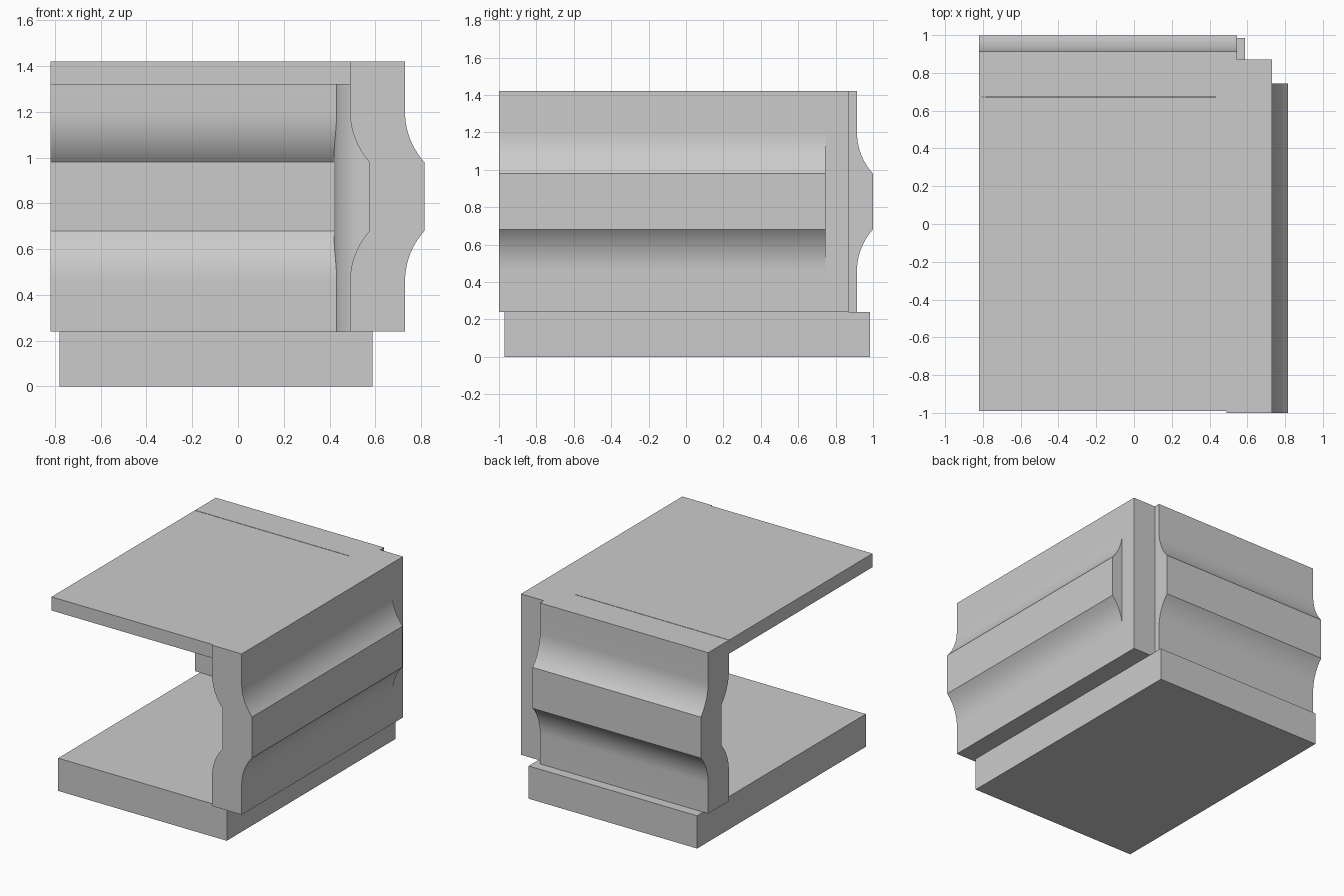
import bpy, bmesh, math
from mathutils import Vector

cube = bpy.data.objects.get("Cube")
if cube:
    bpy.data.objects.remove(cube, do_unlink=True)

grey = bpy.data.materials.new("plain grey")
grey.use_nodes = True
colour = (0.6, 0.6, 0.6, 1)
grey.diffuse_color = colour
grey.node_tree.nodes["Principled BSDF"].inputs["Base Color"].default_value = colour

FLOOR, CEILING, TOP = 0.24, 1.32, 1.42
THICK, BULGE = 0.24, 0.085


def extrude(name, outline, direction):
    """Make a solid by sweeping a closed outline along a direction."""
    bm = bmesh.new()
    face = bm.faces.new([bm.verts.new(p) for p in outline])
    swept = bmesh.ops.extrude_face_region(bm, geom=[face])["geom"]
    verts = [v for v in swept if isinstance(v, bmesh.types.BMVert)]
    bmesh.ops.translate(bm, verts=verts, vec=Vector(direction))
    bmesh.ops.recalc_face_normals(bm, faces=bm.faces)
    mesh = bpy.data.meshes.new(name)
    bm.to_mesh(mesh)
    bm.free()
    mesh.materials.append(grey)
    obj = bpy.data.objects.new(name, mesh)
    bpy.context.collection.objects.link(obj)
    bpy.ops.object.select_all(action='DESELECT')
    obj.select_set(True)
    bpy.context.view_layer.objects.active = obj
    bpy.ops.object.shade_smooth_by_angle(angle=math.radians(15))
    return obj


def slab(name, x0, x1, y0, y1, z0, z1):
    return extrude(name, [(x0, y0, z0), (x1, y0, z0), (x1, y1, z0), (x0, y1, z0)],
                   (0, 0, z1 - z0))


def bulged_side(offset):
    """Wall face from bottom to top: flat, concave sweep, flat band, mirrored."""
    middle, band, rise, steps = 0.83, 0.15, 0.22, 10
    radius = (rise ** 2 + BULGE ** 2) / (2 * BULGE)
    sweep = math.asin(rise / radius)
    half = []
    for i in range(steps + 1):
        a = sweep * i / steps
        half.append((offset + radius * (1 - math.cos(a)),
                     band + rise - radius * math.sin(a)))
    lower = [(d, middle - h) for d, h in half]
    upper = [(d, middle + h) for d, h in reversed(half)]
    return [(offset, FLOOR)] + lower + upper + [(offset, TOP)]


def wall_profile(face):
    return bulged_side(face) + bulged_side(face - THICK)[::-1]


# Floor and roof slabs
slab("floor_slab", -0.78, 0.588, -0.97, 0.985, 0, FLOOR)
slab("roof_slab", -0.82, 0.49, -0.99, 0.67, CEILING, TOP)

# Moulded side and back walls
extrude("side_wall", [(d, -1, z) for d, z in wall_profile(0.73)], (0, 1.745, 0))
extrude("back_wall", [(-0.82, d, z) for d, z in wall_profile(0.914)], (1.365, 0, 0))

# Corner post with a rounded inner corner
radius, cx, cy = 0.15, 0.57, 0.73
outline = [(0.73, 0.58), (0.73, 0.87), (0.42, 0.87)]
for i in range(17):
    a = math.pi + math.pi / 2 * i / 16
    outline.append((cx + radius * math.cos(a), cy + radius * math.sin(a)))
extrude("corner_post", [(x, y, FLOOR) for x, y in outline], (0, 0, TOP - FLOOR))
